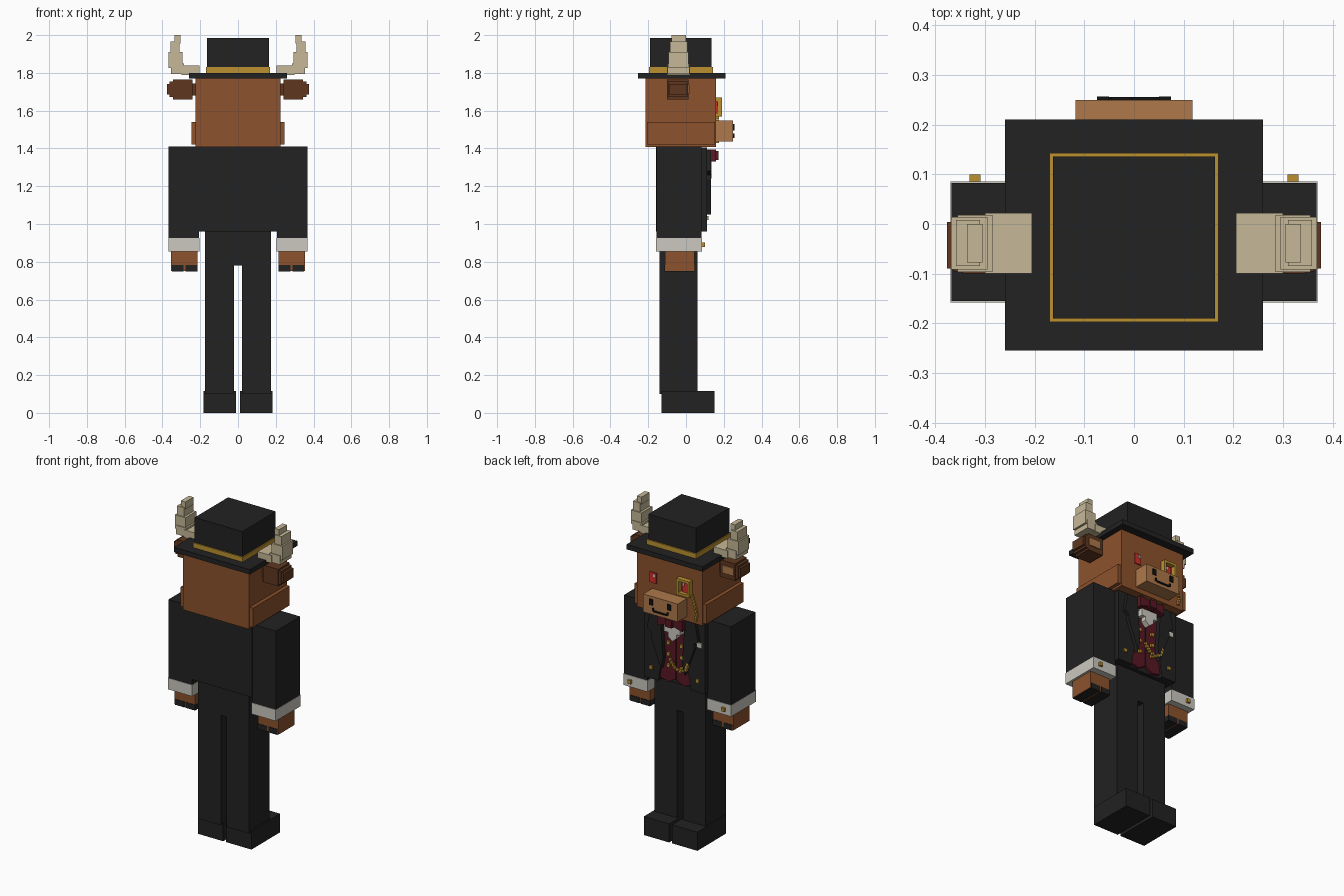
import bpy, bmesh, math


def material(name, rgb):
    m = bpy.data.materials.new(name)
    m.diffuse_color = (*rgb, 1)
    return m


BLACK = material("black cloth", (0.016, 0.016, 0.016))
BROWN = material("brown hide", (0.262, 0.084, 0.026))
DARK = material("dark brown hide", (0.112, 0.039, 0.014))
TAN = material("tan hide", (0.42, 0.19, 0.07))
HORN = material("horn", (0.565, 0.48, 0.31))
GOLD = material("gold", (0.5, 0.28, 0.03))
WHITE = material("white linen", (0.6, 0.58, 0.52))
WINE = material("burgundy", (0.1, 0.009, 0.018))
RED = material("red", (0.6, 0.03, 0.025))
INK = material("ink", (0.006, 0.006, 0.006))


def finish(name, bm, mat):
    bmesh.ops.recalc_face_normals(bm, faces=bm.faces)
    me = bpy.data.meshes.new(name)
    bm.to_mesh(me)
    bm.free()
    me.materials.append(mat)
    ob = bpy.data.objects.new(name, me)
    bpy.context.collection.objects.link(ob)
    return ob


def prism(name, pts, y0, y1, mat):
    """Outline in x and z, extruded along y."""
    bm = bmesh.new()
    f = bm.faces.new([bm.verts.new((x, y0, z)) for x, z in pts])
    g = bmesh.ops.extrude_face_region(bm, geom=[f])["geom"]
    bmesh.ops.translate(bm, vec=(0, y1 - y0, 0),
                        verts=[v for v in g if isinstance(v, bmesh.types.BMVert)])
    return finish(name, bm, mat)


def box(name, x0, x1, y0, y1, z0, z1, mat):
    return prism(name, [(x0, z0), (x1, z0), (x1, z1), (x0, z1)], y0, y1, mat)


def pair(name, x0, x1, *rest):
    box(name + "_right", x0, x1, *rest)
    box(name + "_left", -x1, -x0, *rest)


def prism_pair(name, pts, *rest):
    prism(name + "_right", pts, *rest)
    prism(name + "_left", [(-x, z) for x, z in pts], *rest)


def chain(name, pts, y, size):
    """Row of small links along a path in x and z."""
    k = 0
    for (ax, az), (bx, bz) in zip(pts, pts[1:]):
        n = max(1, round(math.hypot(bx - ax, bz - az) / (size * 1.3)))
        for i in range(n):
            x, z = ax + (bx - ax) * i / n, az + (bz - az) * i / n
            h = size / 2
            box(f"{name}_{k}", x - h, x + h, y, y + size, z - h, z + h, GOLD)
            k += 1


# Legs and shoes
pair("shoe", 0.01, 0.183, -0.13, 0.15, 0, 0.115, BLACK)
pair("leg", 0.02, 0.175, -0.14, 0.06, 0.1, 0.97, BLACK)
box("hips", -0.175, 0.175, -0.138, 0.058, 0.78, 0.97, BLACK)

# Torso, sleeves, cuffs and hands
box("torso", -0.208, 0.208, -0.16, 0.083, 0.96, 1.41, BLACK)
pair("sleeve", 0.206, 0.367, -0.155, 0.083, 0.92, 1.41, BLACK)
pair("cuff", 0.203, 0.369, -0.158, 0.086, 0.855, 0.925, WHITE)
pair("cuff_button", 0.309, 0.331, 0.086, 0.1, 0.879, 0.901, GOLD)
pair("hand", 0.215, 0.355, -0.112, 0.044, 0.75, 0.86, BROWN)
for i, (a, b) in enumerate([(0.214, 0.278), (0.288, 0.35)]):
    pair(f"hoof_{i}", a, b, -0.115, 0.047, 0.748, 0.782, BLACK)

# Waistcoat and coat fronts
prism("waistcoat", [(-0.11, 0.98), (-0.05, 0.965), (0, 0.995), (0.05, 0.965),
                    (0.11, 0.98), (0.13, 1.4), (-0.13, 1.4)], 0.083, 0.1, WINE)
box("waistcoat_seam", -0.004, 0.004, 0.1, 0.103, 0.99, 1.24, BLACK)
prism_pair("coat_front", [(0.11, 0.96), (0.208, 0.96), (0.208, 1.405),
                          (0.125, 1.405), (0.085, 1.12)], 0.083, 0.112, BLACK)
prism_pair("lapel", [(0.085, 1.39), (0.155, 1.39), (0.175, 1.28), (0.145, 1.26),
                     (0.15, 1.235), (0.08, 1.05), (0.065, 1.12)], 0.105, 0.132, BLACK)
pair("pocket_button", 0.148, 0.17, 0.112, 0.12, 1.02, 1.042, GOLD)
box("handkerchief", -0.19, -0.155, 0.112, 0.12, 1.24, 1.27, WHITE)
for i, z in enumerate((1.07, 1.14, 1.21)):
    pair(f"waistcoat_button_{i}", 0.035, 0.055, 0.1, 0.112, z - 0.01, z + 0.01, GOLD)
chain("watch_chain", [(0.02, 1.12), (-0.01, 1.08), (-0.05, 1.065), (-0.09, 1.085),
                      (-0.105, 1.14)], 0.118, 0.015)

# Ruffled shirt front and bow tie
box("shirt_collar", -0.075, 0.075, 0.09, 0.112, 1.33, 1.4, WHITE)
prism("ruffle", [(-0.055, 1.335), (-0.055, 1.29), (-0.03, 1.29), (-0.03, 1.265),
                 (0, 1.24), (0.03, 1.265), (0.03, 1.29), (0.055, 1.29),
                 (0.055, 1.335)], 0.1, 0.135, WHITE)
prism_pair("bow", [(0.015, 1.35), (0.085, 1.33), (0.085, 1.395), (0.015, 1.38)],
           0.112, 0.16, WINE)
box("bow_knot", -0.022, 0.022, 0.112, 0.172, 1.34, 1.387, WINE)

# Head, jaw and snout
box("head", -0.225, 0.225, -0.215, 0.16, 1.407, 1.775, BROWN)
box("jaw", -0.247, 0.247, -0.207, 0.153, 1.42, 1.54, BROWN)
box("snout", -0.118, 0.118, 0.155, 0.25, 1.436, 1.547, TAN)
pair("nostril", 0.05, 0.074, 0.25, 0.257, 1.495, 1.53, INK)
box("mouth", -0.045, 0.045, 0.25, 0.256, 1.455, 1.465, INK)
pair("mouth_corner", 0.045, 0.055, 0.25, 0.256, 1.46, 1.478, INK)

# Eyes, monocle and its chain
pair("eye", 0.088, 0.132, 0.16, 0.167, 1.585, 1.65, RED)
pair("eye_glint", 0.094, 0.107, 0.167, 0.17, 1.625, 1.642, WHITE)
for side, (a, b, c, d) in {"top": (-0.155, -0.065, 1.655, 1.67),
                           "bottom": (-0.155, -0.065, 1.57, 1.585),
                           "inner": (-0.08, -0.065, 1.585, 1.655),
                           "outer": (-0.155, -0.14, 1.585, 1.655)}.items():
    box("monocle_" + side, a, b, 0.16, 0.19, c, d, GOLD)
chain("monocle_chain", [(-0.155, 1.58), (-0.175, 1.53), (-0.19, 1.47), (-0.18, 1.42)],
      0.16, 0.014)

# Stepped ears
pair("ear_root", 0.22, 0.25, -0.085, -0.005, 1.68, 1.745, DARK)
pair("ear", 0.24, 0.345, -0.1, 0.012, 1.66, 1.765, DARK)
pair("ear_end", 0.345, 0.362, -0.096, 0.008, 1.672, 1.755, DARK)
pair("ear_tip", 0.362, 0.376, -0.09, 0.004, 1.685, 1.742, DARK)
pair("ear_inside", 0.26, 0.34, 0.012, 0.019, 1.69, 1.738, TAN)

# Stepped horns
for i, (x0, x1, y0, y1, z0, z1) in enumerate([
        (0.205, 0.30, -0.1, 0.022, 1.79, 1.838),
        (0.285, 0.355, -0.097, 0.018, 1.795, 1.85),
        (0.295, 0.368, -0.092, 0.014, 1.825, 1.91),
        (0.31, 0.358, -0.085, 0.008, 1.90, 1.965),
        (0.305, 0.336, -0.078, 0.0, 1.955, 2.0)]):
    pair(f"horn_{i}", x0, x1, y0, y1, z0, z1, HORN)

# Hat
box("hat_brim", -0.26, 0.26, -0.255, 0.21, 1.77, 1.8, BLACK)
box("hat_band", -0.17, 0.17, -0.197, 0.143, 1.8, 1.83, GOLD)
box("hat_crown", -0.163, 0.163, -0.19, 0.136, 1.8, 1.985, BLACK)
